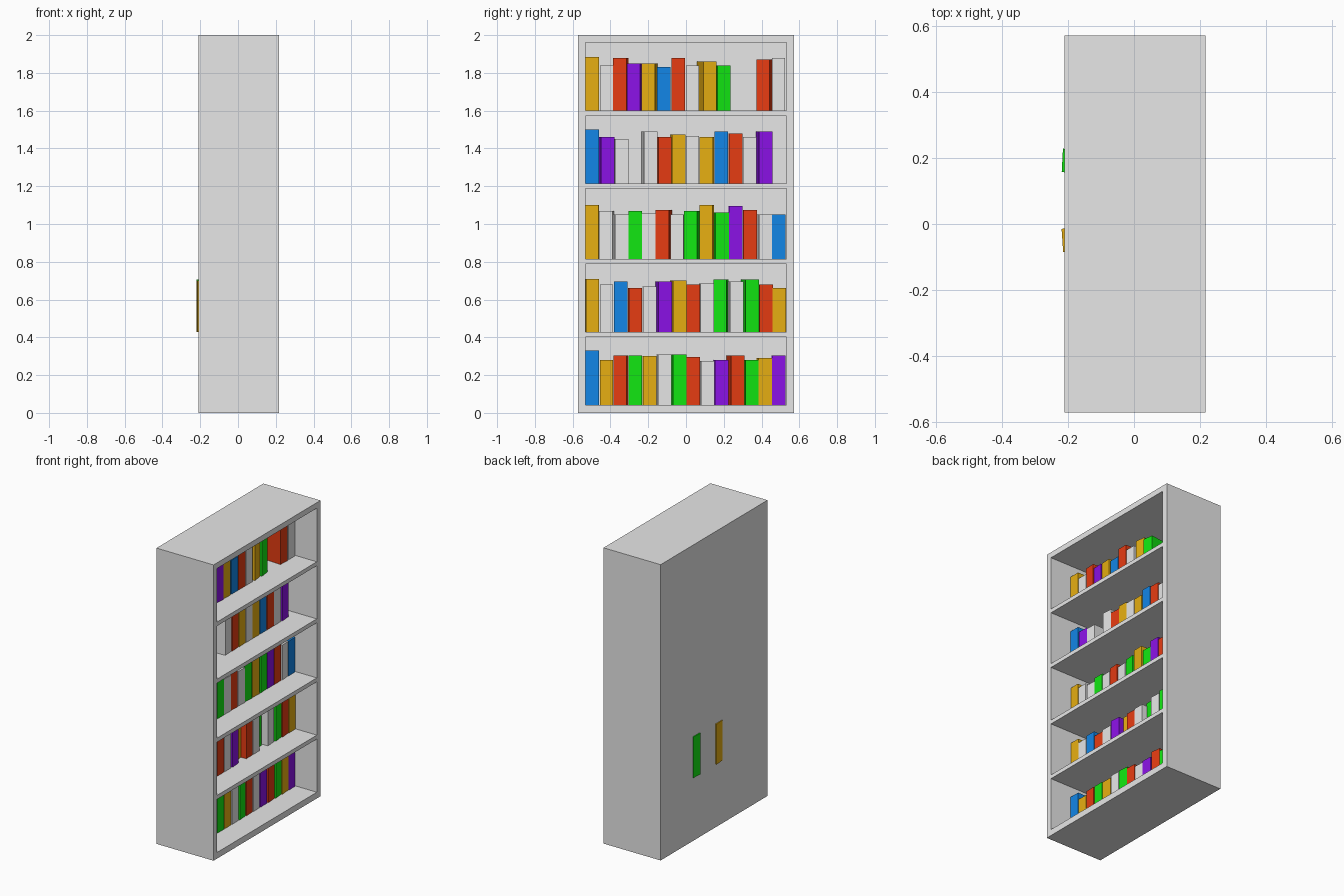
import bpy
import math

if "Cube" in bpy.data.objects:
    bpy.data.objects.remove(bpy.data.objects["Cube"])


def material(name, rgb):
    m = bpy.data.materials.new(name)
    m.diffuse_color = (*rgb, 1)
    m.use_nodes = True
    m.node_tree.nodes["Principled BSDF"].inputs["Base Color"].default_value = m.diffuse_color
    return m


grey = material("light_grey", (0.8, 0.8, 0.8))
MATS = {
    "W": grey,
    "Y": material("yellow", (0.8, 0.43, 0.006)),
    "R": material("red", (0.8, 0.045, 0.006)),
    "G": material("green", (0.006, 0.8, 0.006)),
    "B": material("blue", (0.006, 0.24, 0.8)),
    "P": material("purple", (0.26, 0.006, 0.8)),
}


def box(name, lo, hi, mat, turn=0.0):
    """Box between two corners, optionally turned about its vertical axis."""
    bpy.ops.mesh.primitive_cube_add(
        size=1, location=[(a + b) / 2 for a, b in zip(lo, hi)], rotation=(0, 0, turn))
    ob = bpy.context.object
    ob.name = name
    ob.scale = [b - a for a, b in zip(lo, hi)]
    bpy.ops.object.transform_apply(location=False, rotation=False, scale=True)
    ob.data.materials.append(mat)
    return ob


# Bookcase carcass, open towards +x
BACK, FRONT, OUT, IN = -0.21, 0.217, 0.571, 0.532
INNER = BACK + 0.04
for side, s in (("left", -1), ("right", 1)):
    ys = sorted((s * IN, s * OUT))
    box(f"{side}_side", (BACK, ys[0], 0), (FRONT, ys[1], 2), grey)
box("back_panel", (BACK, -IN, 0), (INNER, IN, 2), grey)
box("base", (INNER, -IN, 0), (FRONT, IN, 0.042), grey)
box("top", (INNER, -IN, 1.962), (FRONT, IN, 2), grey)
FLOORS = [0.042, 0.428, 0.815, 1.214, 1.60]
for i, z in enumerate(FLOORS[1:]):
    box(f"shelf_{i + 1}", (INNER, -IN, z - 0.027), (FRONT, IN, z), grey)

# Books: one letter per slot for colour, a dot for an empty slot
ROWS = ["BYRGYWGRWPRGYP", "YWBRWPYRWGWGRY", "YWWGWRWGYGPRWB",
        "BPW.WRYWYBRWP.", "YWRPYBRWYG..RW"]
# Height of each book top, in hundredths
TOPS = [
    [33, 28, 30.5, 30.5, 30, 31, 31, 29.5, 27.5, 28, 30.5, 28, 29, 30.5],
    [71, 68, 69.5, 66, 67, 69.5, 70, 68, 68.5, 70.5, 69.5, 70.5, 68, 66],
    [110, 107, 105, 107, 105.5, 107.5, 105, 107, 110, 106, 109.5, 107.5, 105, 105],
    [150, 146, 145, 0, 149, 146, 147.5, 146.5, 146, 149, 148, 146, 149, 0],
    [188.5, 184, 188, 185, 185, 183, 188, 184, 186, 184, 0, 0, 187, 188],
]
# Small turn of each book, in degrees
TURNS = [
    [0, 0, -2, 0, 1, 2, 4, 2, 2, 2, 6, 6, 3, 1],
    [1, 0, 0, 1, 1, 4, 4, 2, 1, -3, 3, 6, 5, 2],
    [-1, -2, 2, 0, -2, -4, -3, -5, -2, 3, 1, 1, 4, 1],
    [0, 3, 2, 0, 3, 3, 2, 0, -1, 0, 1, 0, 4, 0],
    [0, 0, -3, -4, -3, 0, 0, 0, 8, 7, 0, 0, -3, 0],
]
PUSHED_BACK = {(1, 6), (1, 9)}  # two books poking through the back panel
for r, row in enumerate(ROWS):
    for i, colour in enumerate(row):
        if colour == ".":
            continue
        y = -0.497 + 0.0759 * i
        x = -0.097 if (r, i) in PUSHED_BACK else -0.061
        box(f"book_{r + 1}_{i + 1}", (x - 0.12, y - 0.0355, FLOORS[r]),
            (x + 0.12, y + 0.0355, TOPS[r][i] / 100), MATS[colour],
            math.radians(TURNS[r][i]))
